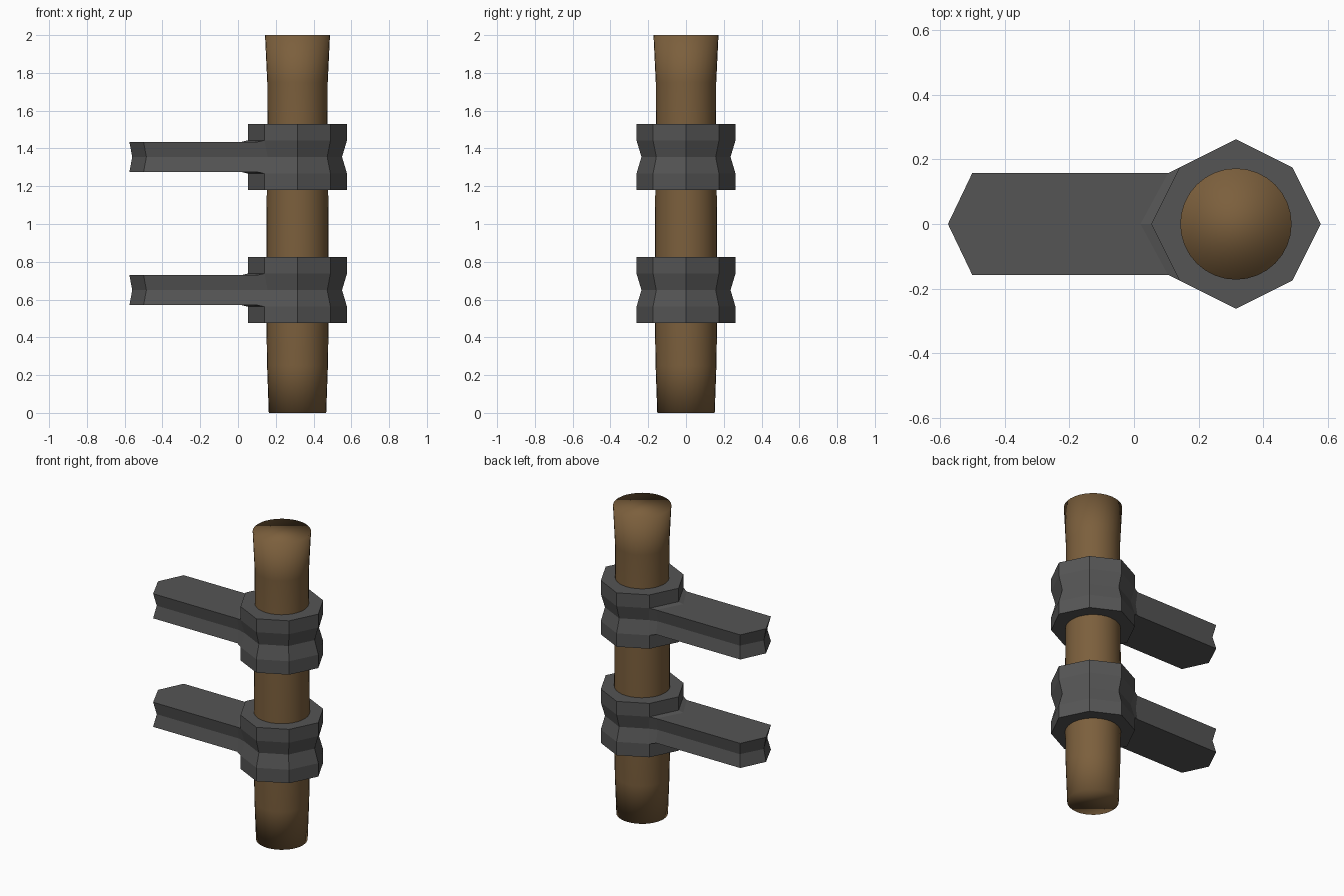
import bpy, bmesh, math

if "Cube" in bpy.data.objects:
    bpy.data.objects.remove(bpy.data.objects["Cube"])

POST_X = 0.315


def material(name, rgb):
    m = bpy.data.materials.new(name)
    m.diffuse_color = (*rgb, 1.0)
    m.use_nodes = True
    m.node_tree.nodes["Principled BSDF"].inputs["Base Color"].default_value = m.diffuse_color
    return m


IRON = material("dark_iron", (0.09, 0.09, 0.09))
WOOD = material("brown_wood", (0.20, 0.115, 0.046))


def finish(name, bm, mat, smooth):
    bmesh.ops.recalc_face_normals(bm, faces=bm.faces)
    for f in bm.faces:
        f.smooth = smooth
    me = bpy.data.meshes.new(name)
    bm.to_mesh(me)
    bm.free()
    me.materials.append(mat)
    ob = bpy.data.objects.new(name, me)
    bpy.context.collection.objects.link(ob)
    return ob


# Wooden handle: lathed rings, slightly flared at the top
def handle():
    bm = bmesh.new()
    n = 32
    profile = [(0, .152), (.25, .161), (.5, .165), (.75, .165), (1, .164),
               (1.25, .162), (1.5, .159), (1.75, .160), (2, .172)]
    rings = []
    for z, r in profile:
        rings.append([bm.verts.new((POST_X + r * math.cos(2 * math.pi * i / n),
                                    r * math.sin(2 * math.pi * i / n), z))
                      for i in range(n)])
    for a, b in zip(rings, rings[1:]):
        for i in range(n):
            j = (i + 1) % n
            bm.faces.new((a[i], a[j], b[j], b[i]))
    bm.faces.new(rings[0])
    bm.faces.new(rings[-1])
    finish("wooden_handle", bm, WOOD, True)


# Iron bracket: grooved eight-sided collar with an arm growing from its left side
def bracket(name, zc):
    bm = bmesh.new()
    levels = [(-.175, 1), (-.088, 1), (0, .9), (.088, 1), (.175, 1)]
    rings = []
    for dz, s in levels:
        ring = []
        for i in range(8):
            r = (.262 if i % 2 == 0 else .247) * s
            a = math.pi * i / 4
            ring.append(bm.verts.new((POST_X + r * math.cos(a), r * math.sin(a), zc + dz)))
        rings.append(ring)
    for k in range(4):
        for i in range(8):
            if k in (1, 2) and i in (3, 4):   # opening for the arm
                continue
            j = (i + 1) % 8
            bm.faces.new((rings[k][i], rings[k][j], rings[k + 1][j], rings[k + 1][i]))
    bm.faces.new(rings[0])
    bm.faces.new(rings[-1])

    # Arm stations: three levels by three points (back, middle, front)
    stations = [[[rings[k][i] for i in (3, 4, 5)] for k in (1, 2, 3)]]
    for x_side, x_mid, inset in ((.105, .02, 0), (-.5, -.575, .015)):
        station = []
        for dz in (-.08, 0, .08):
            groove = dz == 0
            w = .141 if groove else .157
            dx = inset if groove else 0
            station.append([bm.verts.new((x + dx, y, zc + dz)) for x, y in
                            ((x_side, w), (x_mid, 0), (x_side, -w))])
        stations.append(station)
    for a, b in zip(stations, stations[1:]):
        for i in (0, 1):
            for k in (0, 2):      # underside and top
                bm.faces.new((a[k][i], a[k][i + 1], b[k][i + 1], b[k][i]))
            for s in (0, 2):      # grooved sides
                bm.faces.new((a[i][s], a[i + 1][s], b[i + 1][s], b[i][s]))
    end = stations[-1]
    for k in (0, 1):              # pointed tip
        for i in (0, 1):
            bm.faces.new((end[k][i], end[k][i + 1], end[k + 1][i + 1], end[k + 1][i]))
    finish(name, bm, IRON, False)


handle()
bracket("lower_bracket", 0.65)
bracket("upper_bracket", 1.355)
